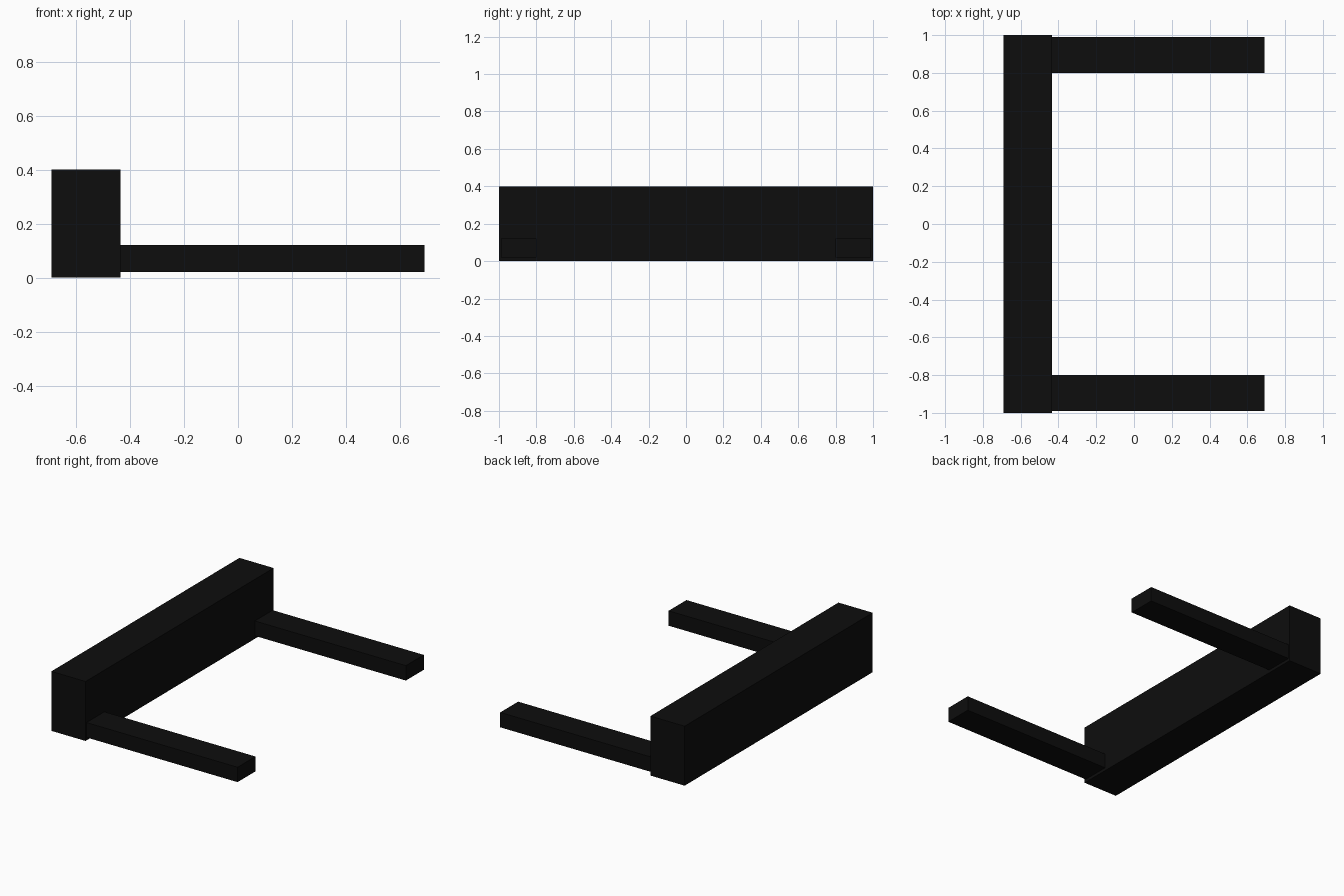
import bpy

cube = bpy.data.objects.get("Cube")
if cube:
    bpy.data.objects.remove(cube, do_unlink=True)

black = bpy.data.materials.new("matte_black")
black.use_nodes = True
colour = (0.004, 0.004, 0.004, 1)
black.diffuse_color = colour
black.node_tree.nodes["Principled BSDF"].inputs["Base Color"].default_value = colour


def box(name, low, high):
    """Box between two opposite corners."""
    centre = [(a + b) / 2 for a, b in zip(low, high)]
    size = [b - a for a, b in zip(low, high)]
    bpy.ops.mesh.primitive_cube_add(size=1, location=centre)
    ob = bpy.context.object
    ob.name = name
    ob.scale = size
    bpy.ops.object.transform_apply(location=False, rotation=False, scale=True)
    ob.data.materials.append(black)
    return ob


# Tall cross beam
box("cross_beam", (-0.69, -1, 0), (-0.435, 1, 0.4))

# Two low arms reaching out from the beam ends
box("right_arm", (-0.435, -0.99, 0.02), (0.69, -0.80, 0.12))
box("left_arm", (-0.435, 0.80, 0.02), (0.69, 0.99, 0.12))
